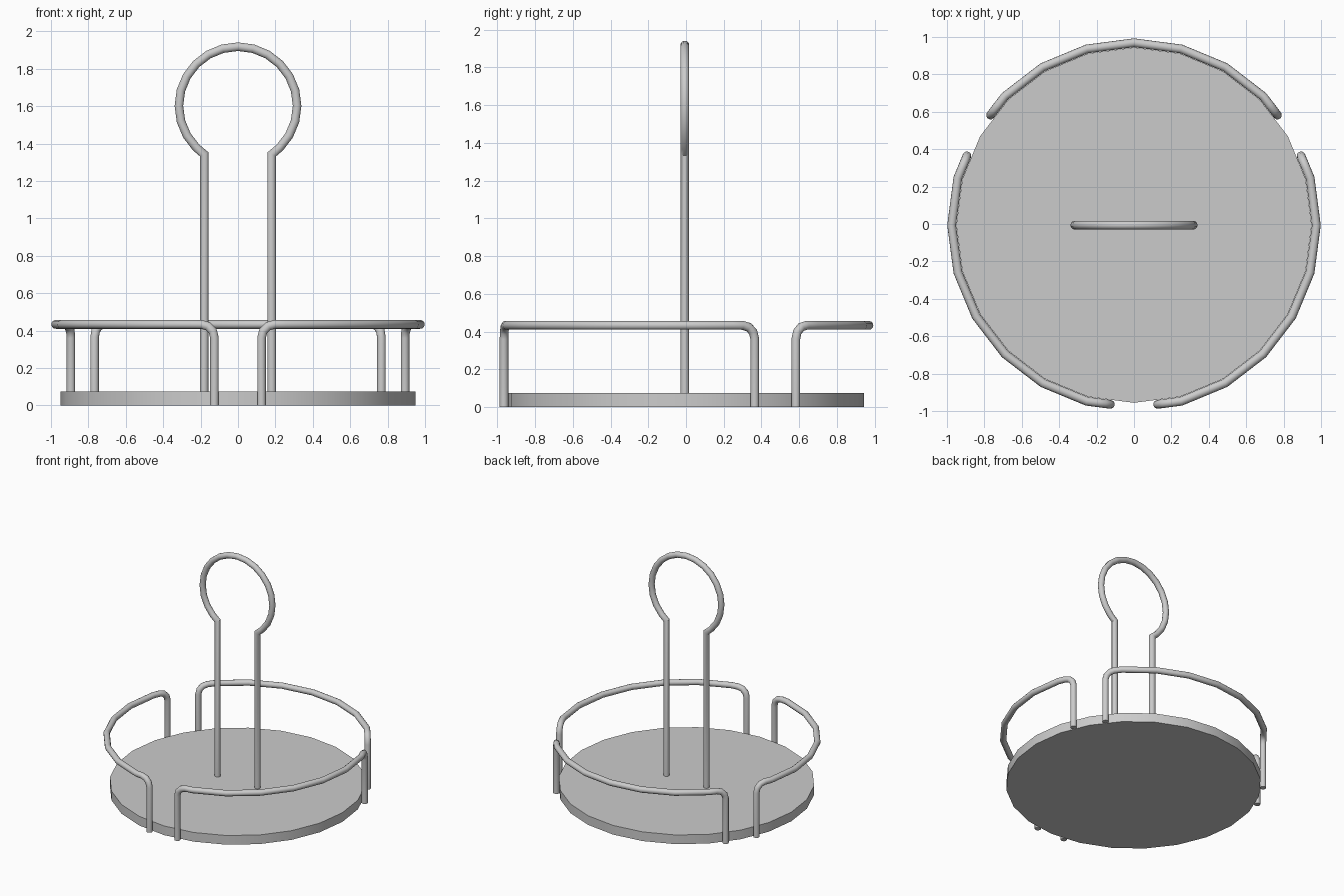
import bpy
import bmesh
from math import radians, sin, cos, pi
from mathutils import Vector

SIDES = 24            # shared facet count of base and rails
STEP = 360 / SIDES
TUBE = 0.0235         # wire radius
Y_SHIFT = -0.006
RAIL_R = 0.975
RAIL_Z = 0.433
BASE_TOP = 0.075

cube = bpy.data.objects.get("Cube")
if cube:
    bpy.data.objects.remove(cube, do_unlink=True)

metal = bpy.data.materials.new("grey_metal")
metal.use_nodes = True
grey = (0.6, 0.6, 0.6, 1)
metal.diffuse_color = grey
metal.node_tree.nodes["Principled BSDF"].inputs["Base Color"].default_value = grey


def finish(name, bm):
    """Turn a bmesh into a smooth shaded object with the metal material."""
    bmesh.ops.recalc_face_normals(bm, faces=bm.faces)
    mesh = bpy.data.meshes.new(name)
    bm.to_mesh(mesh)
    bm.free()
    mesh.materials.append(metal)
    obj = bpy.data.objects.new(name, mesh)
    obj.location.y = Y_SHIFT
    bpy.context.collection.objects.link(obj)
    bpy.ops.object.select_all(action='DESELECT')
    obj.select_set(True)
    bpy.context.view_layer.objects.active = obj
    bpy.ops.object.shade_smooth_by_angle(angle=radians(35))
    return obj


def wire(name, path, sides=12):
    """Sweep a round section along a path, mitred at every corner."""
    bm = bmesh.new()
    dirs = [(b - a).normalized() for a, b in zip(path, path[1:])]
    side = dirs[0].orthogonal().normalized()
    up = dirs[0].cross(side)
    ring = []
    for k in range(sides):
        a = 2 * pi * k / sides
        ring.append(path[0] + TUBE * (cos(a) * side + sin(a) * up))
    rings = [[bm.verts.new(p) for p in ring]]
    for i, d in enumerate(dirs):
        after = dirs[min(i + 1, len(dirs) - 1)]
        normal = (d + after).normalized()
        end = path[i + 1]
        ring = [p + d * ((end - p).dot(normal) / d.dot(normal)) for p in ring]
        rings.append([bm.verts.new(p) for p in ring])
    for a, b in zip(rings, rings[1:]):
        for k in range(sides):
            n = (k + 1) % sides
            bm.faces.new((a[k], a[n], b[n], b[k]))
    bm.faces.new(rings[0])
    bm.faces.new(rings[-1])
    return finish(name, bm)


def rail_corner(angle):
    return Vector((RAIL_R * cos(radians(angle)), RAIL_R * sin(radians(angle)), RAIL_Z))


def rail_end(mid_angle, toward):
    """Post and rounded bend, starting at a chord midpoint on the ground."""
    corner = rail_corner(mid_angle + toward * STEP / 2)
    mid = (corner + rail_corner(mid_angle - toward * STEP / 2)) / 2
    along = (corner - mid).normalized()
    bend = 0.07
    points = [Vector((mid.x, mid.y, 0))]
    for a in (0, 30, 60, 90):
        t = radians(a)
        points.append(mid + along * bend * (1 - cos(t)) - Vector((0, 0, bend * (1 - sin(t)))))
    return points


def rail(name, start, stop):
    """Guard rail between two post angles."""
    path = rail_end(start, 1)
    angle = start + STEP / 2
    while angle < stop:
        path.append(rail_corner(angle))
        angle += STEP
    path += reversed(rail_end(stop, -1))
    return wire(name, path)


# Round base tray
bm = bmesh.new()
bmesh.ops.create_cone(bm, cap_ends=True, segments=SIDES, radius1=0.95, radius2=0.95, depth=BASE_TOP)
bmesh.ops.translate(bm, verts=bm.verts, vec=(0, 0, BASE_TOP / 2))
finish("round_base", bm)

# Three guard rails around the base
rail("left_rail", -82.5, 22.5)
rail("right_rail", 157.5, 262.5)
rail("back_rail", 37.5, 142.5)

# Upright handle with a ring on top
ring_r, ring_z = 0.316, 1.602
angles = [-55] + [-45 + STEP * i for i in range(19)] + [235]
loop = [Vector((ring_r * cos(radians(a)), 0, ring_z + ring_r * sin(radians(a)))) for a in angles]
feet = [Vector((p.x, 0, BASE_TOP - 0.02)) for p in (loop[0], loop[-1])]
wire("handle", [feet[0]] + loop + [feet[1]])
